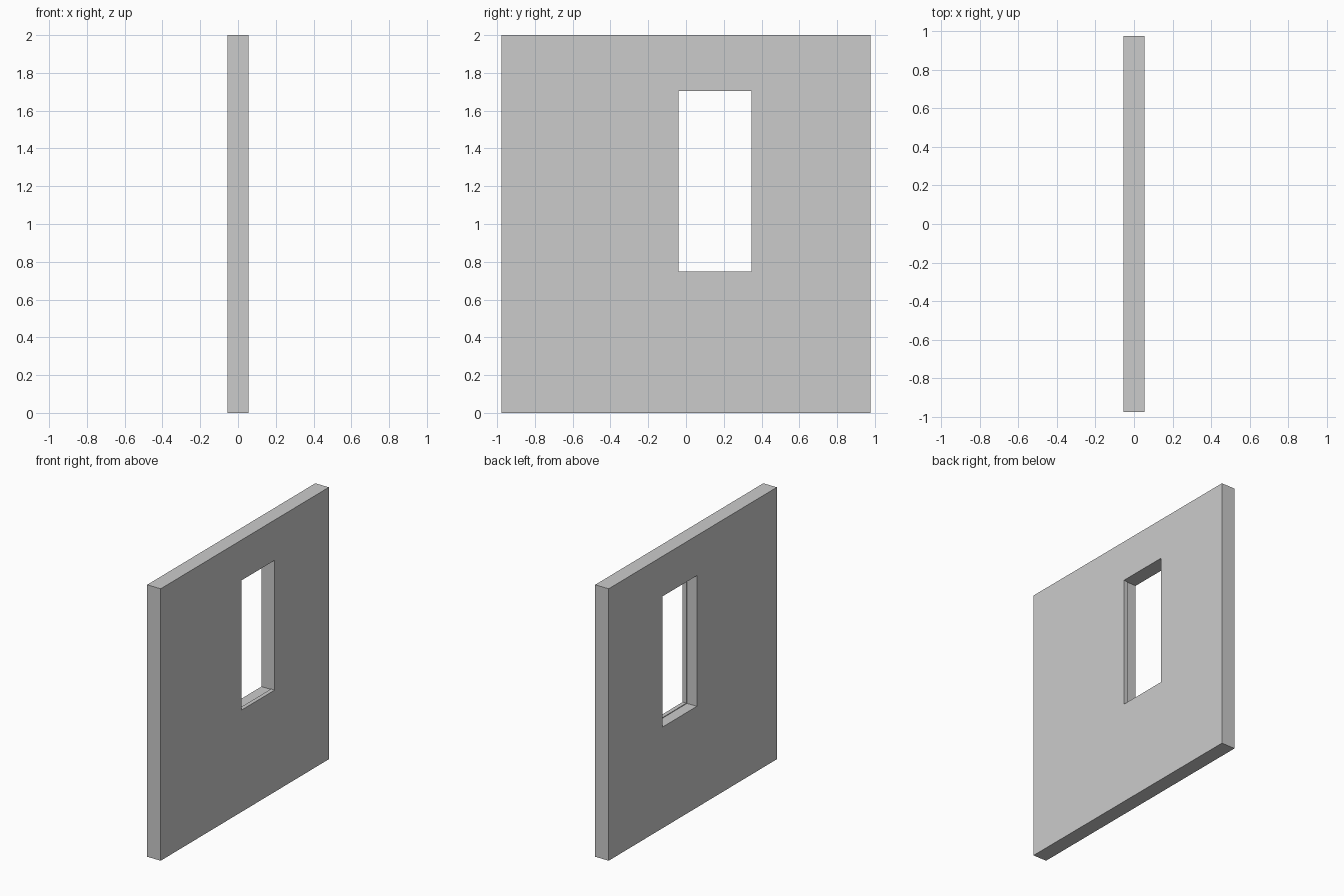
import bpy
import bmesh

if "Cube" in bpy.data.objects:
    bpy.data.objects.remove(bpy.data.objects["Cube"])

HALF_T = 0.055   # half the wall thickness
STOP_X = 0.025   # where the shallow rebate in the opening ends

# Rectangles (x, y0, y1, z0, z1) swept round the wall section: outside, then the opening
outer = (-0.977, 0.977, 0.0, 2.0)
clear = (-0.04, 0.348, 0.749, 1.703)
rebate = (-0.048, 0.351, 0.744, 1.705)
rings = [
    (-HALF_T, outer), (HALF_T, outer),
    (HALF_T, clear), (STOP_X, clear),
    (STOP_X, rebate), (-HALF_T, rebate),
]


def rectangle_ring(bm, x, rect):
    y0, y1, z0, z1 = rect
    return [bm.verts.new((x, y, z)) for y, z in ((y0, z0), (y1, z0), (y1, z1), (y0, z1))]


# Wall panel with a stepped window opening
bm = bmesh.new()
loops = [rectangle_ring(bm, x, rect) for x, rect in rings]
for a, b in zip(loops, loops[1:] + loops[:1]):
    for i in range(4):
        j = (i + 1) % 4
        bm.faces.new((a[i], a[j], b[j], b[i]))
bmesh.ops.recalc_face_normals(bm, faces=bm.faces)

mesh = bpy.data.meshes.new("wall_with_window_opening")
bm.to_mesh(mesh)
bm.free()
wall = bpy.data.objects.new("wall_with_window_opening", mesh)
bpy.context.collection.objects.link(wall)
